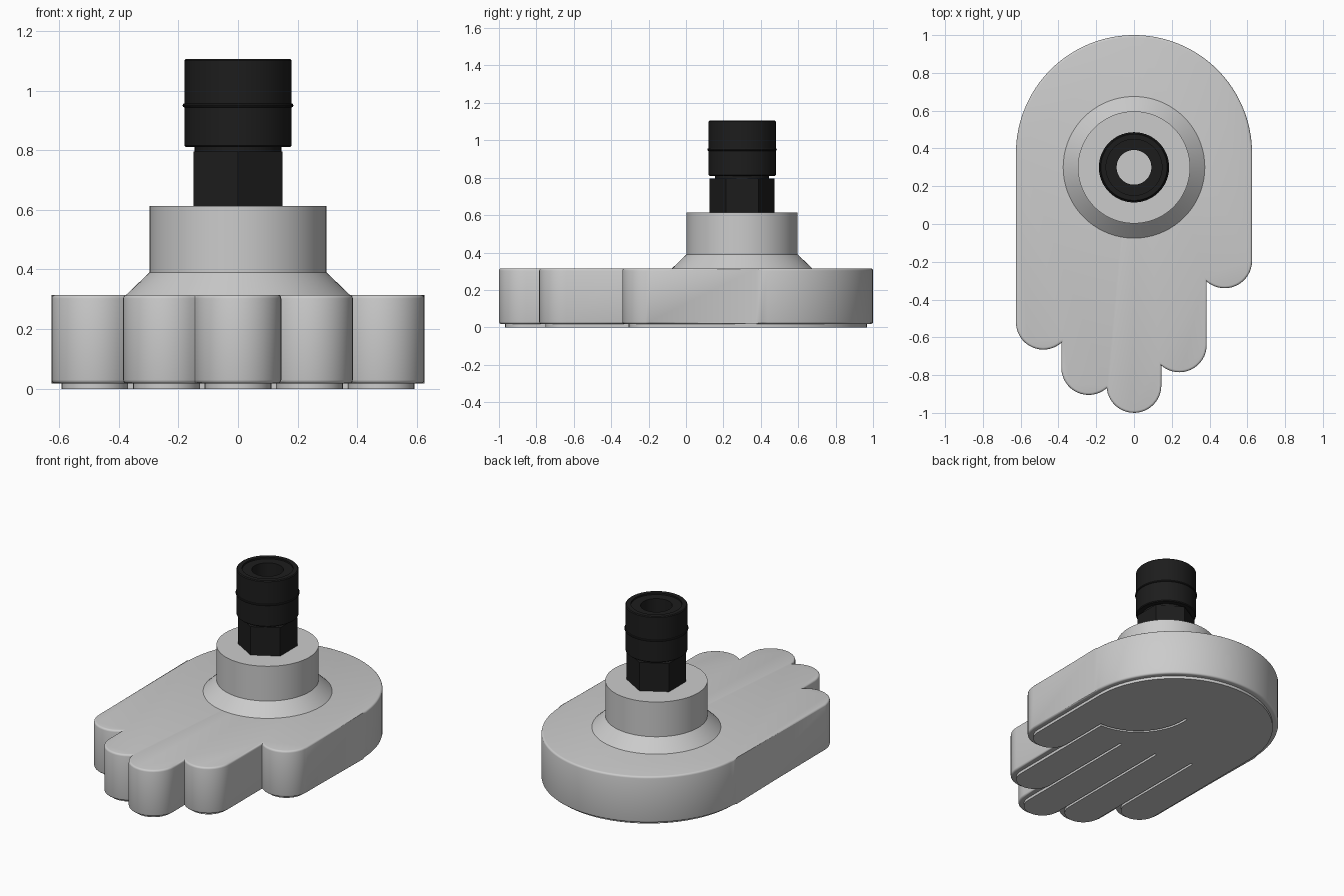
import bpy, bmesh
from math import sin, cos, pi, radians

if "Cube" in bpy.data.objects:
    bpy.data.objects.remove(bpy.data.objects["Cube"])

FINGERS = [(-0.48, -0.52), (-0.24, -0.76), (0, -0.855), (0.24, -0.64), (0.48, -0.195)]
PALM_Y = 0.375
POST_Y = 0.30

black = bpy.data.materials.new("black")
black.diffuse_color = (0.012, 0.012, 0.012, 1)
black.use_nodes = True
black.node_tree.nodes["Principled BSDF"].inputs["Base Color"].default_value = black.diffuse_color
pale = bpy.data.materials.new("pale")
pale.diffuse_color = (0.9, 0.9, 0.9, 1)
pale.use_nodes = True
pale.node_tree.nodes["Principled BSDF"].inputs["Base Color"].default_value = pale.diffuse_color


def arc(cx, cy, r, a0, a1, n=16):
    return [(cx + r * cos(radians(a0 + (a1 - a0) * i / n)),
             cy + r * sin(radians(a0 + (a1 - a0) * i / n))) for i in range(n + 1)]


def finish(bm, name, mat=None):
    bmesh.ops.recalc_face_normals(bm, faces=bm.faces[:])
    me = bpy.data.meshes.new(name)
    bm.to_mesh(me)
    bm.free()
    ob = bpy.data.objects.new(name, me)
    bpy.context.collection.objects.link(ob)
    if mat:
        me.materials.append(mat)
    bpy.ops.object.select_all(action='DESELECT')
    ob.select_set(True)
    bpy.context.view_layer.objects.active = ob
    bpy.ops.object.shade_smooth_by_angle(angle=radians(35))
    return ob


def slab(name, outline, z0, z1, bevel=0):
    bm = bmesh.new()
    face = bm.faces.new([bm.verts.new((x, y, z0)) for x, y in outline])
    top = bmesh.ops.extrude_face_region(bm, geom=[face])["geom"]
    for v in top:
        if isinstance(v, bmesh.types.BMVert):
            v.co.z = z1
    if bevel:
        rims = [e for e in bm.edges if abs(e.verts[0].co.z - e.verts[1].co.z) < 1e-5]
        bmesh.ops.bevel(bm, geom=rims, offset=bevel, segments=3, profile=0.5,
                        affect='EDGES', clamp_overlap=False)
    return finish(bm, name)


def lathe(name, profile, mat=None, closed=False, hexagon=False, n=72):
    """Revolve (radius, z) points about the post axis; hexagon flattens the outer wall."""
    bm = bmesh.new()
    rings = []
    for i in range(n):
        a = 2 * pi * i / n
        flat = 0.15 / cos((a + pi / 6) % (pi / 3) - pi / 6)
        ring = []
        for r, z in profile:
            rr = flat if hexagon and r > 0.12 else r
            ring.append(bm.verts.new((rr * cos(a), POST_Y + rr * sin(a), z)))
        rings.append(ring)
    m = len(profile)
    for i in range(n):
        p, q = rings[i], rings[(i + 1) % n]
        for j in range(m if closed else m - 1):
            k = (j + 1) % m
            bm.faces.new((p[j], q[j], q[k], p[k]))
    bmesh.ops.remove_doubles(bm, verts=bm.verts[:], dist=1e-5)
    return finish(bm, name, mat)


# hand-shaped body: palm arc, then five rounded fingertips
outline = arc(0, PALM_Y, 0.625, 0, 180, 64)
spans = [(180, 311), (180, 311), (186, 360), (229, 360), (229, 360)]
for (x, y), (a0, a1) in zip(FINGERS, spans):
    if x == -0.24:
        outline.append((x - 0.145, FINGERS[0][1] - 0.1095))
        outline.pop()
    outline += arc(x, y, 0.145, a0, a1)
slab("hand_body", outline, 0.018, 0.315, 0.012)

# thin inset sole, with slits between the fingers and a curved thumb crease
R = 0.112
sole = arc(0, PALM_Y, 0.48 + R, 0, 180, 64)
slit_ends = [0.11, 0.06, 0.02]
for i, (x, y) in enumerate(FINGERS):
    sole += arc(x, y, R, 180, 360)
    if i < 3:
        sole += [(x + R, slit_ends[i]), (x + 0.24 - R, slit_ends[i])]
    elif i == 3:
        sole += arc(0.36, 0.47, 0.358, 268.7, 175, 20)
        sole += arc(0.36, 0.47, 0.342, 175, 271.3, 20)
slab("sole", sole, 0, 0.022)

# flared collar on the back of the hand
lathe("collar", [(0, 0.30), (0.375, 0.30), (0.375, 0.315), (0.297, 0.39),
                 (0.297, 0.613), (0, 0.613)])

# hollow hexagonal nut
lathe("hex_nut", [(0.092, 0.61), (0.15, 0.61), (0.15, 0.795), (0.092, 0.795)],
      black, closed=True, hexagon=True)

# hollow barrel with neck and recessed mouth
lathe("barrel", [(0.092, 0.795), (0.145, 0.795), (0.145, 0.81), (0.175, 0.81),
                 (0.18, 0.815), (0.18, 1.10), (0.175, 1.105), (0.148, 1.105),
                 (0.148, 1.095), (0.092, 1.095)], black, closed=True)

# retaining ring around the barrel
lathe("barrel_ring", [(0.179 + 0.007 * cos(t * pi / 4), 0.95 + 0.007 * sin(t * pi / 4))
                      for t in range(8)], black, closed=True)

# pale floor of the bore
lathe("bore_floor", [(0, 0.612), (0.092, 0.612), (0.092, 0.618), (0, 0.618)], pale)
